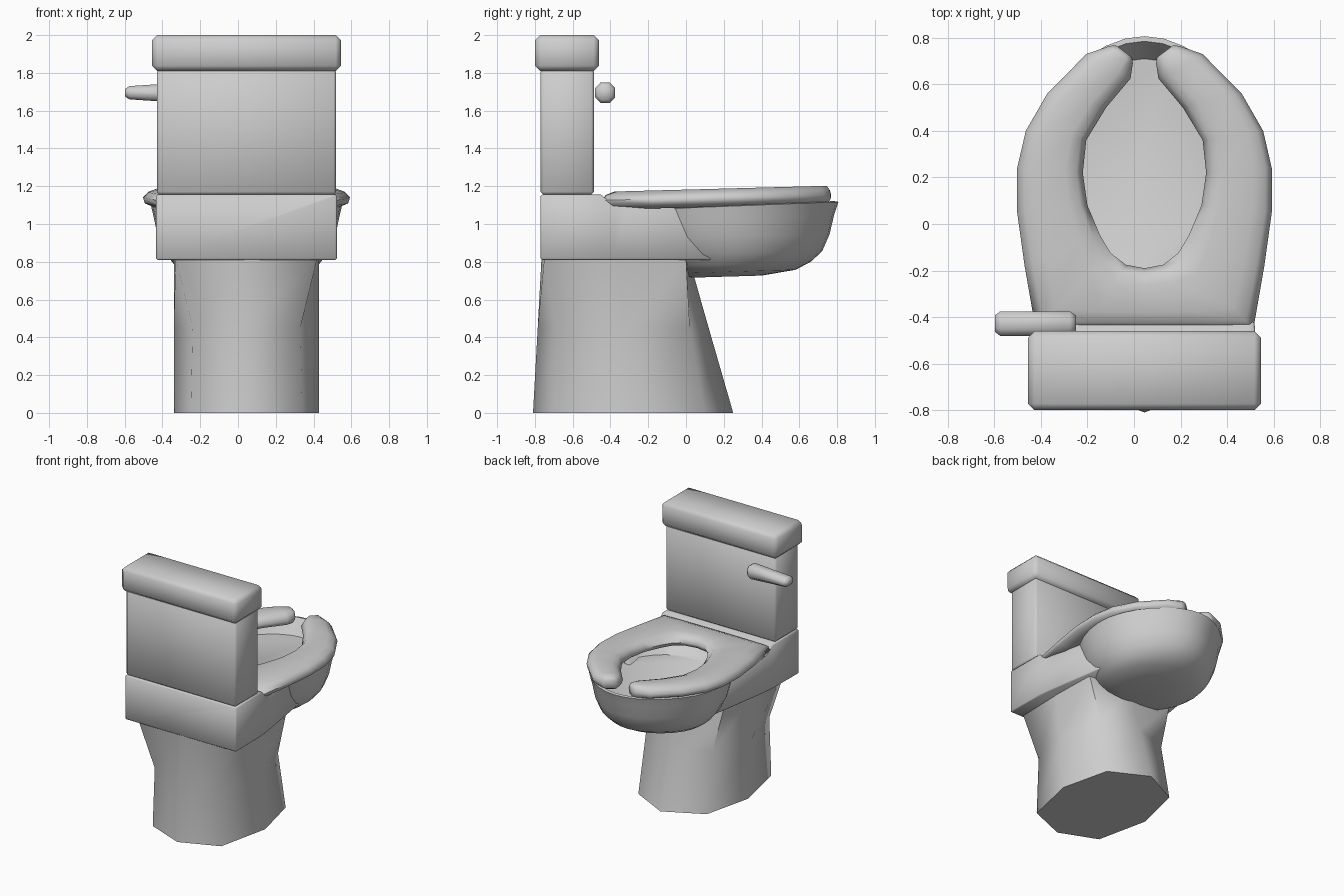
import bpy, bmesh, math
from mathutils import Vector

cube = bpy.data.objects.get("Cube")
if cube:
    bpy.data.objects.remove(cube, do_unlink=True)

CX = 0.045  # plane of symmetry

ceramic = bpy.data.materials.new("grey ceramic")
ceramic.use_nodes = True
GREY = (0.62, 0.62, 0.62, 1)
ceramic.diffuse_color = GREY
ceramic.node_tree.nodes["Principled BSDF"].inputs["Base Color"].default_value = GREY


def finish(name, bm, bevel, angle):
    """Chamfer the sharp edges, then make a smooth-shaded object."""
    bmesh.ops.recalc_face_normals(bm, faces=bm.faces)
    if bevel:
        sharp = [e for e in bm.edges if e.calc_face_angle(0) > math.radians(50)]
        bmesh.ops.bevel(bm, geom=sharp, offset=bevel, segments=1,
                        profile=0.5, affect='EDGES', clamp_overlap=True)
    mesh = bpy.data.meshes.new(name)
    bm.to_mesh(mesh)
    bm.free()
    mesh.materials.append(ceramic)
    obj = bpy.data.objects.new(name, mesh)
    bpy.context.collection.objects.link(obj)
    bpy.ops.object.select_all(action='DESELECT')
    obj.select_set(True)
    bpy.context.view_layer.objects.active = obj
    bpy.ops.object.shade_smooth_by_angle(angle=math.radians(angle))


def loft(name, rings, bevel=0, angle=60):
    """Skin a row of closed rings and cap both ends."""
    bm = bmesh.new()
    rows = [[bm.verts.new(p) for p in ring] for ring in rings]
    n = len(rows[0])
    for a, b in zip(rows, rows[1:]):
        for i in range(n):
            j = (i + 1) % n
            bm.faces.new((a[i], a[j], b[j], b[i]))
    bm.faces.new(rows[0])
    bm.faces.new(rows[-1])
    finish(name, bm, bevel, angle)


def box(name, half_width, y0, y1, z0, z1, bevel):
    corners = [(-half_width, y0), (half_width, y0), (half_width, y1), (-half_width, y1)]
    loft(name, [[(CX + x, y, z) for x, y in corners] for z in (z0, z1)], bevel)


# Tank and lid
box("tank", 0.475, -0.77, -0.487, 1.155, 1.82, 0.015)
box("tank_lid", 0.5, -0.80, -0.46, 1.81, 2.0, 0.028)

# Flush handle: tapered eight-sided bar
rings = []
for x, hy, hz in [(-0.598, 0.035, 0.02), (-0.575, 0.053, 0.035),
                  (-0.275, 0.053, 0.055), (-0.25, 0.035, 0.038)]:
    outline = [(1, 0.45), (0.45, 1), (-0.45, 1), (-1, 0.45),
               (-1, -0.45), (-0.45, -1), (0.45, -1), (1, -0.45)]
    rings.append([(x, -0.428 + hy * u, 1.695 + hz * v) for u, v in outline])
loft("flush_handle", rings, angle=75)

# Shelf under the tank, narrowing forward into the bowl
rings = []
for y, w, edge, mid in [(-0.77, 0.478, 1.155, 1.155), (-0.45, 0.475, 1.155, 1.155),
                        (-0.38, 0.468, 1.1, 1.1), (-0.31, 0.458, 1.1, 1.1),
                        (-0.26, 0.45, 1.1, 0.99), (0.15, 0.385, 1.07, 0.99)]:
    half = [(w, 0.81), (w, edge), (w - 0.03, edge), (w - 0.06, mid)]
    section = half + [(-x, z) for x, z in reversed(half)]
    rings.append([(CX + x, y, z) for x, z in section])
loft("tank_shelf", rings, bevel=0.008, angle=50)

# Pedestal: octagon base, pinched waist, squared top
rings = []
for z, back, front, diag, dback, dfront, side_y in [
        (0, -0.81, 0.25, 0.295, -0.69, 0.10, -0.28),
        (0.45, -0.785, 0.12, 0.285, -0.68, 0.02, -0.32),
        (0.82, -0.765, 0.015, 0.375, -0.75, 0.0, -0.37)]:
    ring = [(0, back), (diag, dback), (0.385, side_y), (diag, dfront),
            (0, front), (-diag, dfront), (-0.385, side_y), (-diag, dback)]
    rings.append([(CX + x, y, z) for x, y in ring])
loft("pedestal", rings, angle=72)

# Bowl: outer shell, rim, then the inner wall down to the flat floor
rings = []
for w, front, back, z, tilt in [
        (0.20, 0.40, 0.03, 0.715, 0.03), (0.33, 0.58, -0.07, 0.74, 0.03),
        (0.385, 0.66, -0.13, 0.78, 0.03), (0.43, 0.72, -0.19, 0.84, 0.02),
        (0.47, 0.76, -0.25, 0.93, 0.02), (0.49, 0.785, -0.28, 1.02, 0.04),
        (0.505, 0.807, -0.30, 1.085, 0.04), (0.48, 0.785, -0.27, 1.09, 0.04),
        (0.42, 0.71, -0.21, 1.01, 0)]:
    ring = []
    for i in range(32):
        a = math.tau * i / 32
        y = (front + back) / 2 + (front - back) / 2 * math.cos(a)
        egg = 1 - 0.16 * max(math.cos(a), 0) ** 2
        ring.append((CX + w * egg * math.sin(a), y, z + tilt * y))
    rings.append(ring)
loft("bowl", rings, angle=50)

# Open-front seat: a soft section swept from one tip round to the other
outer = [(0, -0.45), (0.24, -0.45), (0.468, -0.45), (0.515, -0.18), (0.547, 0.05),
         (0.547, 0.24), (0.51, 0.40), (0.418, 0.56), (0.25, 0.73), (0.15, 0.765)]
inner = [(0, -0.19), (0.08, -0.175), (0.145, -0.125), (0.19, -0.05), (0.245, 0.08),
         (0.265, 0.22), (0.25, 0.36), (0.165, 0.50), (0.06, 0.625), (0.05, 0.69)]
section = [(0, 0.045), (0.1, 0.08), (0.27, 0.095), (0.73, 0.095), (0.9, 0.078),
           (1, 0.05), (0.97, 0.02), (0.8, 0), (0.2, 0), (0.05, 0.015)]
half = []
for o, i in zip(outer, inner):
    o, i = Vector(o), Vector(i)
    ring = []
    for t, h in section:
        p = i.lerp(o, t)
        ring.append((p.x, p.y, 1.087 + 0.027 * p.y + h))
    half.append(ring)
# rounded tip
centre = sum((Vector(p) for p in half[-1]), Vector()) / len(section)
half.append([centre.lerp(Vector(p), 0.7) + Vector((-0.012, 0.014, 0)) for p in half[-1]])
mirrored = [[(-p[0], p[1], p[2]) for p in ring] for ring in reversed(half[1:])]
loft("seat", [[(CX + p[0], p[1], p[2]) for p in ring] for ring in mirrored + half],
     angle=70)
